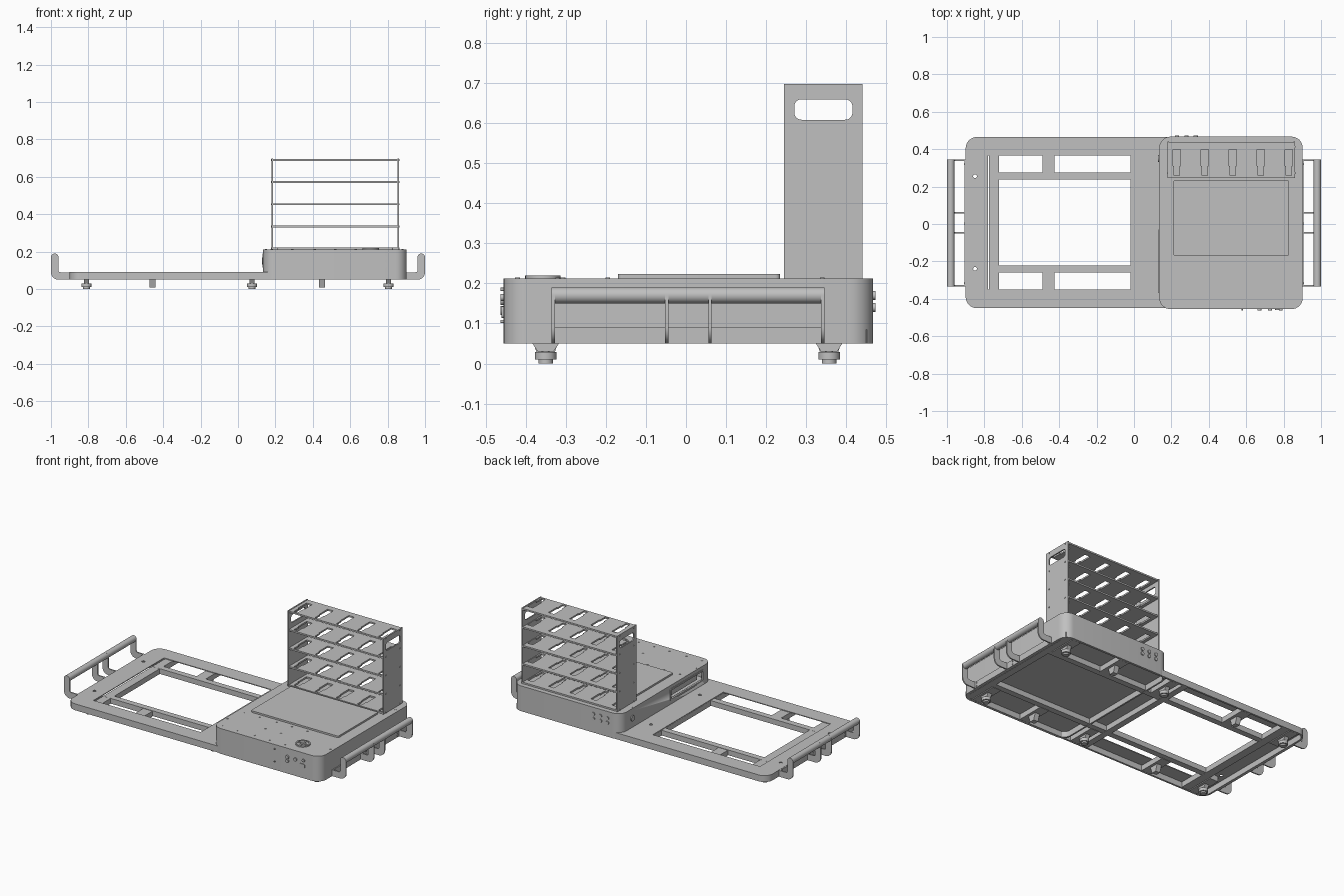
import bpy, bmesh, math
from mathutils import Matrix

cube = bpy.data.objects.get("Cube")
if cube:
    bpy.data.objects.remove(cube, do_unlink=True)

grey = bpy.data.materials.new("machine_grey")
grey.use_nodes = True
GREY = (0.53, 0.53, 0.53, 1)
grey.diffuse_color = GREY
grey.node_tree.nodes["Principled BSDF"].inputs["Base Color"].default_value = GREY

# Columns send profile (u, v, depth) to world axes
AXES = {
    "X": Matrix(((0, 0, 1), (1, 0, 0), (0, 1, 0))).to_4x4(),
    "Y": Matrix(((1, 0, 0), (0, 0, 1), (0, 1, 0))).to_4x4(),
    "Z": Matrix.Identity(4),
}


def arc(cx, cy, r, a0, a1, n=8):
    angles = [math.radians(a0 + (a1 - a0) * i / n) for i in range(n + 1)]
    return [(cx + r * math.cos(a), cy + r * math.sin(a)) for a in angles]


def rect(u0, u1, v0, v1, r=0):
    if not r:
        return [(u0, v0), (u1, v0), (u1, v1), (u0, v1)]
    return (arc(u1 - r, v1 - r, r, 0, 90) + arc(u0 + r, v1 - r, r, 90, 180)
            + arc(u0 + r, v0 + r, r, 180, 270) + arc(u1 - r, v0 + r, r, 270, 360))


def circle(u, v, r, n=20):
    return arc(u, v, r, 0, 360, n)[:-1]


def plate(name, loops, d0, d1, axis="Z"):
    """Extrude an outline with holes between two depths along an axis."""
    curve = bpy.data.curves.new(name, "CURVE")
    curve.dimensions = "2D"
    curve.fill_mode = "BOTH"
    curve.extrude = (d1 - d0) / 2
    for loop in loops:
        spline = curve.splines.new("POLY")
        spline.points.add(len(loop) - 1)
        for point, (u, v) in zip(spline.points, loop):
            point.co = (u, v, 0, 1)
        spline.use_cyclic_u = True
    temp = bpy.data.objects.new(name + "_outline", curve)
    bpy.context.collection.objects.link(temp)
    graph = bpy.context.evaluated_depsgraph_get()
    mesh = bpy.data.meshes.new_from_object(temp.evaluated_get(graph))
    bpy.data.objects.remove(temp, do_unlink=True)
    bm = bmesh.new()
    bm.from_mesh(mesh)
    bmesh.ops.remove_doubles(bm, verts=bm.verts, dist=0.00002)
    bm.transform(AXES[axis] @ Matrix.Translation((0, 0, (d0 + d1) / 2)))
    bmesh.ops.recalc_face_normals(bm, faces=bm.faces)
    bm.to_mesh(mesh)
    bm.free()
    mesh.materials.clear()
    mesh.materials.append(grey)
    obj = bpy.data.objects.new(name, mesh)
    bpy.context.collection.objects.link(obj)
    bpy.ops.object.select_all(action="DESELECT")
    obj.select_set(True)
    bpy.context.view_layer.objects.active = obj
    bpy.ops.object.shade_smooth_by_angle(angle=math.radians(30))
    return obj


def box(name, x0, x1, y0, y1, z0, z1):
    return plate(name, [rect(x0, x1, y0, y1)], z0, z1)


def disc(name, u, v, r, d0, d1, axis="Z"):
    return plate(name, [circle(u, v, r)], d0, d1, axis)


# Low base: hollow skirt and top sheet with the large opening
plate("base_skirt", [rect(-0.9, 0.9, -0.45, 0.465, 0.06),
                     rect(-0.888, 0.888, -0.438, 0.453, 0.048)], 0.05, 0.086)
bolt_holes = [circle(x, y, 0.01) for x in (-0.85, 0.07) for y in (-0.24, 0.255)]
plate("base_top", [rect(-0.9, 0.9, -0.45, 0.465, 0.06),
                   rect(-0.78, -0.02, -0.35, 0.365)] + bolt_holes, 0.086, 0.091)

# Under-frame of long rails and cross beams
RAILS = ((-0.26, -0.222), (0.238, 0.276))
for y0, y1 in RAILS:
    box("long_rail", -0.775, 0.885, y0, y1, 0.052, 0.0855)
for x0, x1 in ((-0.775, -0.722), (-0.02, 0.02), (0.84, 0.885)):
    box("cross_beam", x0, x1, -0.437, 0.452, 0.051, 0.085)

# Outriggers carrying levelling feet and middle supports
for side, foot_y, inner, outer in (("right", -0.35, -0.437, -0.255),
                                   ("left", 0.357, 0.27, 0.452)):
    for x in (-0.81, 0.075, 0.805):
        box("outrigger_" + side, x - 0.03, x + 0.03, inner, outer, 0.05, 0.084)
        plate("foot_bracket_" + side,
              [[(foot_y - 0.033, 0.05), (foot_y - 0.02, 0.03),
                (foot_y + 0.02, 0.03), (foot_y + 0.033, 0.05)]],
              x - 0.014, x + 0.014, "X")
        disc("foot_stem_" + side, x, foot_y, 0.01, 0.026, 0.052)
        disc("foot_pad_" + side, x, foot_y, 0.027, 0.01, 0.029)
        disc("foot_sole_" + side, x, foot_y, 0.018, 0, 0.01)
    for x in (-0.457, 0.45):
        box("support_arm_" + side, x - 0.033, x + 0.033, inner, outer, 0.05, 0.083)
        plate("support_leg_" + side,
              [[(foot_y - 0.03, 0.05), (foot_y - 0.016, 0.008),
                (foot_y + 0.016, 0.008), (foot_y + 0.03, 0.05)]],
              x - 0.016, x + 0.016, "X")

# Raised equipment box with a slot in its inner end
housing = plate("housing_wall", [rect(0.135, 0.902, -0.455, 0.467, 0.06),
                                 rect(0.145, 0.892, -0.445, 0.457, 0.05)], 0.05, 0.206)
cutter = box("slot_cutter", 0.12, 0.16, -0.36, -0.04, 0.125, 0.18)
cutter.hide_render = True
slot = housing.modifiers.new("slot", "BOOLEAN")
slot.object = cutter
slot.operation = "DIFFERENCE"
bpy.context.view_layer.objects.active = housing
bpy.ops.object.modifier_apply(modifier="slot")
bpy.data.objects.remove(cutter, do_unlink=True)
plate("slot_frame", [rect(-0.37, -0.03, 0.115, 0.19, 0.01),
                     rect(-0.36, -0.04, 0.125, 0.18, 0.006)], 0.131, 0.136, "X")
box("slot_back", 0.18, 0.184, -0.37, -0.03, 0.11, 0.19)
disc("end_socket", 0.35, 0.15, 0.018, 0.129, 0.136, "X")
plate("housing_top", [rect(0.135, 0.902, -0.455, 0.467, 0.06)], 0.206, 0.212)
plate("work_panel", [rect(0.21, 0.83, -0.17, 0.235, 0.012)], 0.212, 0.223)

# Round control on the lid: rim, disc and cross
plate("dial_rim", [circle(0.71, -0.357, 0.044, 32), circle(0.71, -0.357, 0.036, 32)],
      0.211, 0.22)
disc("dial_face", 0.71, -0.357, 0.036, 0.211, 0.215)
box("dial_bar_long", 0.674, 0.746, -0.362, -0.352, 0.213, 0.219)
box("dial_bar_cross", 0.705, 0.715, -0.393, -0.321, 0.213, 0.219)

# Lid screws
for y in (-0.195, -0.42):
    for x in (0.18, 0.29, 0.41, 0.52, 0.63):
        disc("lid_screw", x, y, 0.006, 0.211, 0.214)
for x, y in ((0.15, -0.32), (0.41, -0.307), (0.52, -0.307), (0.88, -0.32),
             (0.15, 0.34), (0.88, 0.34)):
    disc("lid_screw", x, y, 0.006, 0.211, 0.214)

# Front buttons and back connectors
for x, z, r in ((0.67, 0.132, 0.011), (0.67, 0.157, 0.011), (0.727, 0.157, 0.011),
                (0.785, 0.165, 0.009), (0.58, 0.105, 0.004), (0.58, 0.185, 0.004)):
    disc("front_button", x, z, r, -0.463, -0.452, "Y")
plate("front_socket", [rect(0.755, 0.793, 0.113, 0.142, 0.008)], -0.46, -0.452, "Y")
for x in (0.23, 0.28, 0.33):
    for z in (0.14, 0.17):
        disc("back_connector", x, z, 0.011, 0.464, 0.473, "Y")

# Rack: two end plates with grip holes, and five slotted shelves
LEVELS = [0.217 + 0.1182 * i for i in range(5)]
for x0, x1, s0, s1 in ((0.18, 0.188, 0.177, 0.182), (0.852, 0.86, 0.858, 0.863)):
    plate("rack_end", [rect(0.245, 0.44, 0.21, 0.697),
                       rect(0.27, 0.415, 0.608, 0.659, 0.018)], x0, x1, "X")
    for z in LEVELS:
        for y in (0.272, 0.413):
            disc("rack_screw", y, z, 0.005, s0, s1, "X")
slots = []
for i in range(5):
    x = 0.228 + 0.15 * i
    slots.append([(x - 0.014, 0.26), (x + 0.014, 0.26), (x + 0.014, 0.31),
                  (x + 0.02, 0.31), (x + 0.02, 0.397), (x - 0.02, 0.397),
                  (x - 0.02, 0.31), (x - 0.014, 0.31)])
for z in LEVELS:
    plate("rack_shelf", [rect(0.188, 0.852, 0.248, 0.437)] + slots, z - 0.005, z + 0.005)

# End handles: curved arms, round grip bar and mounting strip
arm = ([(0.9, 0.05)] + arc(0.96, 0.09, 0.04, 270, 360) + arc(0.98, 0.17, 0.02, 0, 180, 12)
       + arc(0.95, 0.1, 0.01, 360, 270, 4) + [(0.9, 0.09)])
for side, s in (("left", 1), ("right", -1)):
    profile = [(s * x, z) for x, z in arm]
    for y in (-0.335, -0.052, 0.056, 0.337):
        plate("handle_arm_" + side, [profile], y, y + 0.008, "Y")
    disc("handle_bar_" + side, s * 0.98, 0.17, 0.02, -0.335, 0.345, "Y")
    d0, d1 = sorted((s * 0.899, s * 0.907))
    plate("handle_mount_" + side, [rect(-0.335, 0.345, 0.05, 0.09)], d0, d1, "X")
    d0, d1 = sorted((s * 0.906, s * 0.91))
    for y in (-0.315, 0.003, 0.321):
        for z in (0.061, 0.08):
            disc("handle_screw_" + side, y, z, 0.005, d0, d1, "X")
